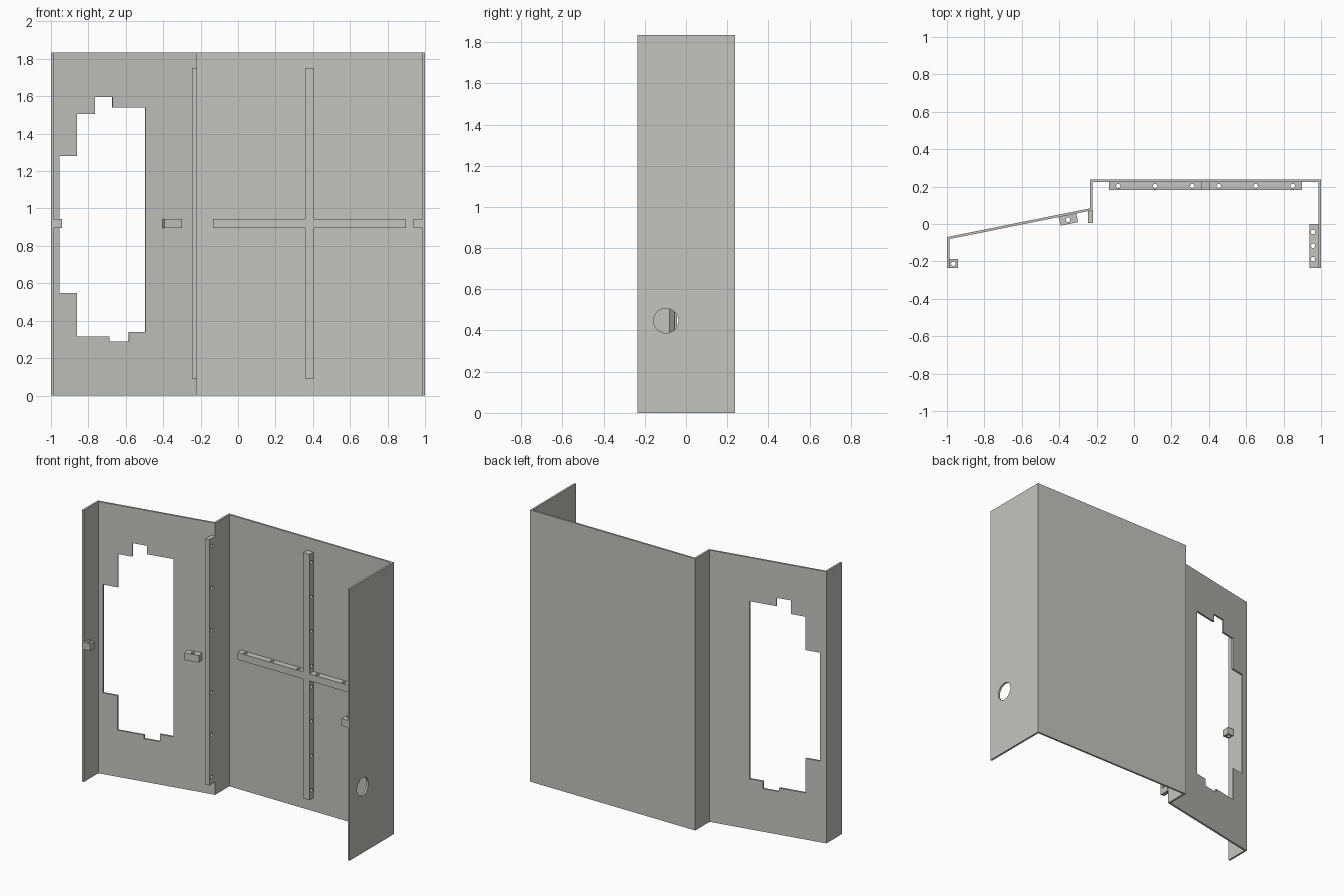
import bpy, bmesh, math
from mathutils import Vector, Matrix

if "Cube" in bpy.data.objects:
    bpy.data.objects.remove(bpy.data.objects["Cube"])

H = 1.835          # panel height
T = 0.013          # sheet thickness
MID = 0.92         # height of the horizontal rail and tabs
HR = 0.012         # screw hole radius

grey = bpy.data.materials.new("warm grey")
grey.diffuse_color = (0.55, 0.55, 0.53, 1)
grey.use_nodes = True
grey.node_tree.nodes["Principled BSDF"].inputs["Base Color"].default_value = grey.diffuse_color


def prism(name, base, offset):
    """Solid made by sweeping a closed polygon of 3D points along an offset."""
    bm = bmesh.new()
    face = bm.faces.new([bm.verts.new(p) for p in base])
    ext = bmesh.ops.extrude_face_region(bm, geom=[face])["geom"]
    bmesh.ops.translate(bm, vec=Vector(offset),
                        verts=[g for g in ext if isinstance(g, bmesh.types.BMVert)])
    bmesh.ops.recalc_face_normals(bm, faces=bm.faces)
    mesh = bpy.data.meshes.new(name)
    bm.to_mesh(mesh)
    bm.free()
    mesh.materials.append(grey)
    obj = bpy.data.objects.new(name, mesh)
    bpy.context.collection.objects.link(obj)
    return obj


def box(name, x0, x1, y0, y1, z0, z1):
    return prism(name, [(x0, y0, z0), (x1, y0, z0), (x1, y1, z0), (x0, y1, z0)],
                 (0, 0, z1 - z0))


def cut(obj, cutter):
    """Subtract the cutter from the object and delete it."""
    mod = obj.modifiers.new("cut", "BOOLEAN")
    mod.operation, mod.solver, mod.object = "DIFFERENCE", "EXACT", cutter
    bpy.context.view_layer.update()
    graph = bpy.context.evaluated_depsgraph_get()
    mesh = bpy.data.meshes.new_from_object(obj.evaluated_get(graph))
    obj.modifiers.clear()
    obj.data = mesh
    bpy.data.objects.remove(cutter)


def drill(obj, centres, axis, radius=HR, depth=0.1, sides=16):
    """Drill round holes through the object along X or Z."""
    rot = Matrix.Rotation(math.pi / 2, 4, "Y") if axis == "X" else Matrix()
    bm = bmesh.new()
    for c in centres:
        bmesh.ops.create_cone(bm, cap_ends=True, segments=sides, radius1=radius,
                              radius2=radius, depth=depth,
                              matrix=Matrix.Translation(c) @ rot)
    mesh = bpy.data.meshes.new("drill")
    bm.to_mesh(mesh)
    bm.free()
    mesh.materials.append(grey)
    cutter = bpy.data.objects.new("drill", mesh)
    bpy.context.collection.objects.link(cutter)
    cut(obj, cutter)


# Folded sheet: outer bend line, offset inwards by the sheet thickness
outer = [Vector(p) for p in [(-1, -0.236), (-1, -0.07), (-0.235, 0.084),
                             (-0.235, 0.237), (1, 0.237), (1, -0.236)]]
dirs = [(b - a).normalized() for a, b in zip(outer, outer[1:])]
norms = [Vector((d.y, -d.x)) for d in dirs]
inner = []
for i, p in enumerate(outer):
    n0, n1 = norms[max(i - 1, 0)], norms[min(i, len(norms) - 1)]
    inner.append(p + (n0 + n1) * T / (1 + n0.dot(n1)))
sheet = prism("folded_panel", [(p.x, p.y, 0) for p in outer + inner[::-1]], (0, 0, H))

# Stepped window through the slanted part
along, normal = dirs[1], norms[1]


def slant(x, out):
    """Point on the slanted front surface, moved out along its normal."""
    p = inner[1] + along * ((x - inner[1].x) / along.x) + normal * out
    return p.x, p.y


window = [(-0.495, 1.54), (-0.67, 1.54), (-0.67, 1.597), (-0.765, 1.597),
          (-0.765, 1.505), (-0.86, 1.505), (-0.86, 1.28), (-0.955, 1.28),
          (-0.955, 0.548), (-0.862, 0.548), (-0.862, 0.315), (-0.688, 0.315),
          (-0.688, 0.29), (-0.583, 0.29), (-0.583, 0.34), (-0.495, 0.34)]
cutter = prism("window_cutter", [(*slant(x, 0.03), z) for x, z in window],
               (-normal.x * 0.08, -normal.y * 0.08, 0))
cut(sheet, cutter)

# Round port in the right wall
drill(sheet, [(1, -0.097, 0.447)], "X", radius=0.06, sides=48)

# Cross of drilled rails on the back wall
Z0, Z1 = MID - 0.024, MID + 0.024
back = 0.237 - T
upright = box("vertical_rail", 0.358, 0.406, 0.182, back, 0.09, 1.75)
drill(upright, [(0.382, 0.203, MID + s * d) for s in (-1, 1)
                for d in (0.07, 0.303, 0.537, 0.77)], "X")
for name, s in (("left_cross_rail", -1), ("right_cross_rail", 1)):
    x0, x1 = sorted((0.382 + s * 0.024, 0.382 + s * 0.515))
    rail = box(name, x0, x1, 0.182, back, Z0, Z1)
    drill(rail, [(0.382 + s * d, 0.203, MID) for d in (0.071, 0.269, 0.467)], "Z")

# Drilled strip standing forward from the step
strip = box("step_strip", -0.246, -0.218, 0.005, 0.073, 0.09, 1.75)
drill(strip, [(-0.232, 0.03, MID + s * d) for s in (-1, 1)
              for d in (0.21, 0.495, 0.78)], "X")

# Mounting tabs on the side walls and the slanted part
tab = box("right_tab", 0.938, 1 - T, -0.236, 0.0, Z0, Z1)
drill(tab, [(0.957, y, MID) for y in (-0.043, -0.116, -0.188)], "Z")
tab = box("left_tab", -1 + T, -0.942, -0.236, -0.188, Z0, Z1)
drill(tab, [(-0.966, -0.212, MID)], "Z")
tab = prism("slanted_tab", [(*slant(x, o), Z0) for x, o in
                            ((-0.403, 0), (-0.308, 0), (-0.308, 0.047), (-0.403, 0.047))],
            (0, 0, Z1 - Z0))
drill(tab, [(*slant(-0.358, 0.024), MID)], "Z")
